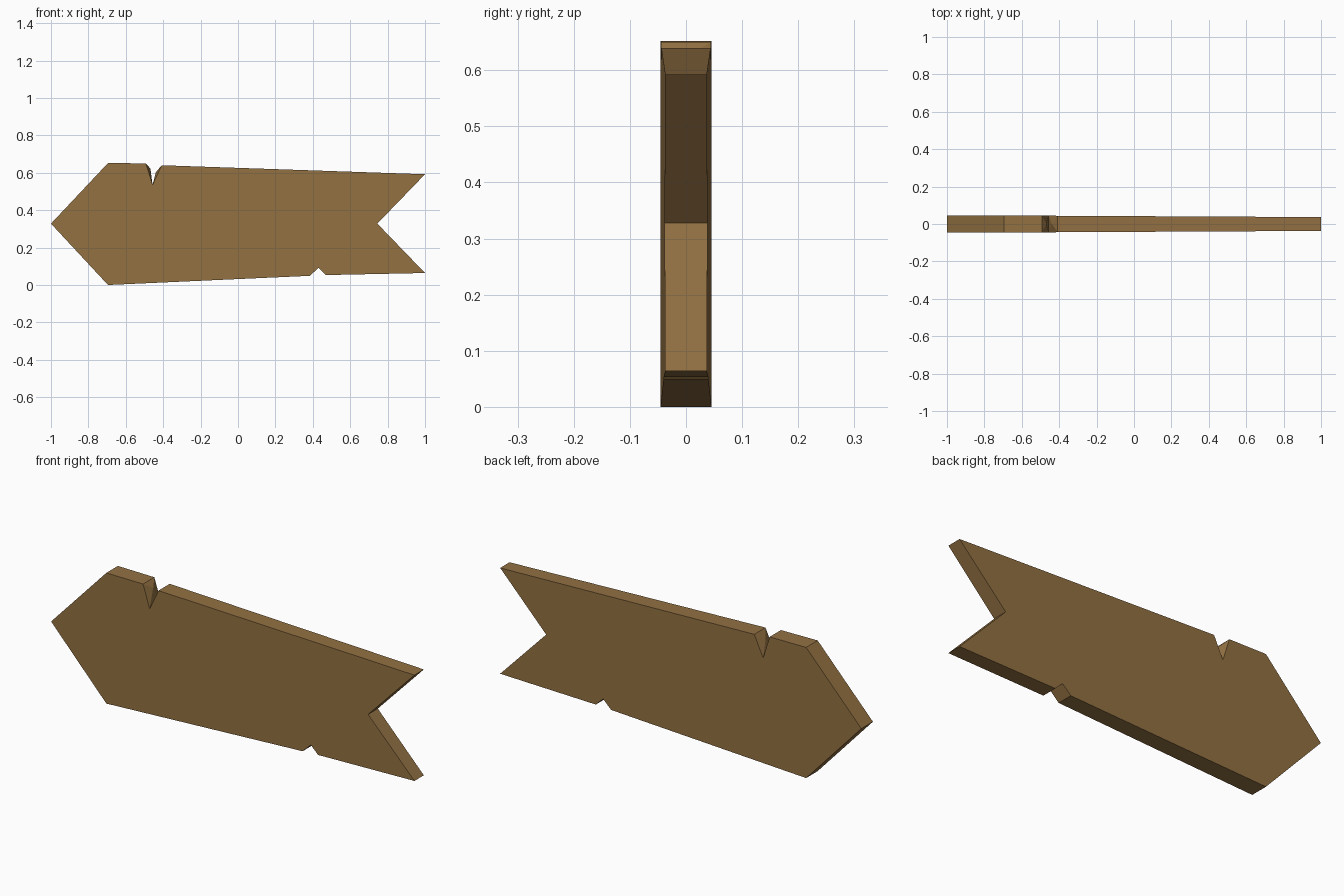
import bpy, bmesh

if "Cube" in bpy.data.objects:
    bpy.data.objects.remove(bpy.data.objects["Cube"])

# Side outline (x, z), clockwise from the pointed end
OUTLINE = [
    (-1.0, 0.328), (-0.695, 0.652),                     # point, upper shoulder
    (-0.493, 0.65), (-0.477, 0.60), (-0.457, 0.535),    # crack in the top edge
    (-0.432, 0.588), (-0.408, 0.64),
    (1.0, 0.592), (0.745, 0.328), (1.0, 0.064),         # swallow-tail end
    (0.47, 0.053), (0.43, 0.092), (0.385, 0.049),       # nick in the bottom edge
    (-0.695, 0.0),                                      # lower shoulder
]
# Points of the crack that bulge inward halfway through the board
BULGE = {3: (-0.468, 0.622), 5: (-0.439, 0.603)}


def half_thickness(x):
    """The board thins out towards the tail."""
    t = max(0.0, (x + 0.695) / 1.695)
    return 0.0455 - 0.0085 * t


wood = bpy.data.materials.new("brown wood")
wood.diffuse_color = (0.29, 0.165, 0.055, 1)
wood.use_nodes = True
wood.node_tree.nodes["Principled BSDF"].inputs["Base Color"].default_value = wood.diffuse_color

bm = bmesh.new()
n = len(OUTLINE)
layers = []
for side in (-1, 0, 1):
    ring = []
    for i, (x, z) in enumerate(OUTLINE):
        y = side * half_thickness(x)
        if side == 0:
            if i not in BULGE:
                ring.append(None)
                continue
            x, z = BULGE[i]
        ring.append(bm.verts.new((x, y, z)))
    layers.append(ring)
front, middle, back = layers

# Front and back: pointed triangle plus the main board
for ring in (front, back):
    bm.faces.new((ring[0], ring[1], ring[-1]))
    bm.faces.new(ring[1:])

# Rim, with the bulged crack walls folded along the middle
for i in range(n):
    j = (i + 1) % n
    a, b, c, d = front[i], front[j], back[j], back[i]
    if middle[i] or middle[j]:
        m = middle[i] or middle[j]
        for pair in ((a, b), (c, d), (d, a) if middle[j] else (b, c)):
            bm.faces.new((*pair, m))
    else:
        bm.faces.new((a, b, c, d))

bmesh.ops.recalc_face_normals(bm, faces=bm.faces)
mesh = bpy.data.meshes.new("arrow_board")
bm.to_mesh(mesh)
bm.free()
mesh.materials.append(wood)
board = bpy.data.objects.new("arrow_board", mesh)
bpy.context.collection.objects.link(board)
